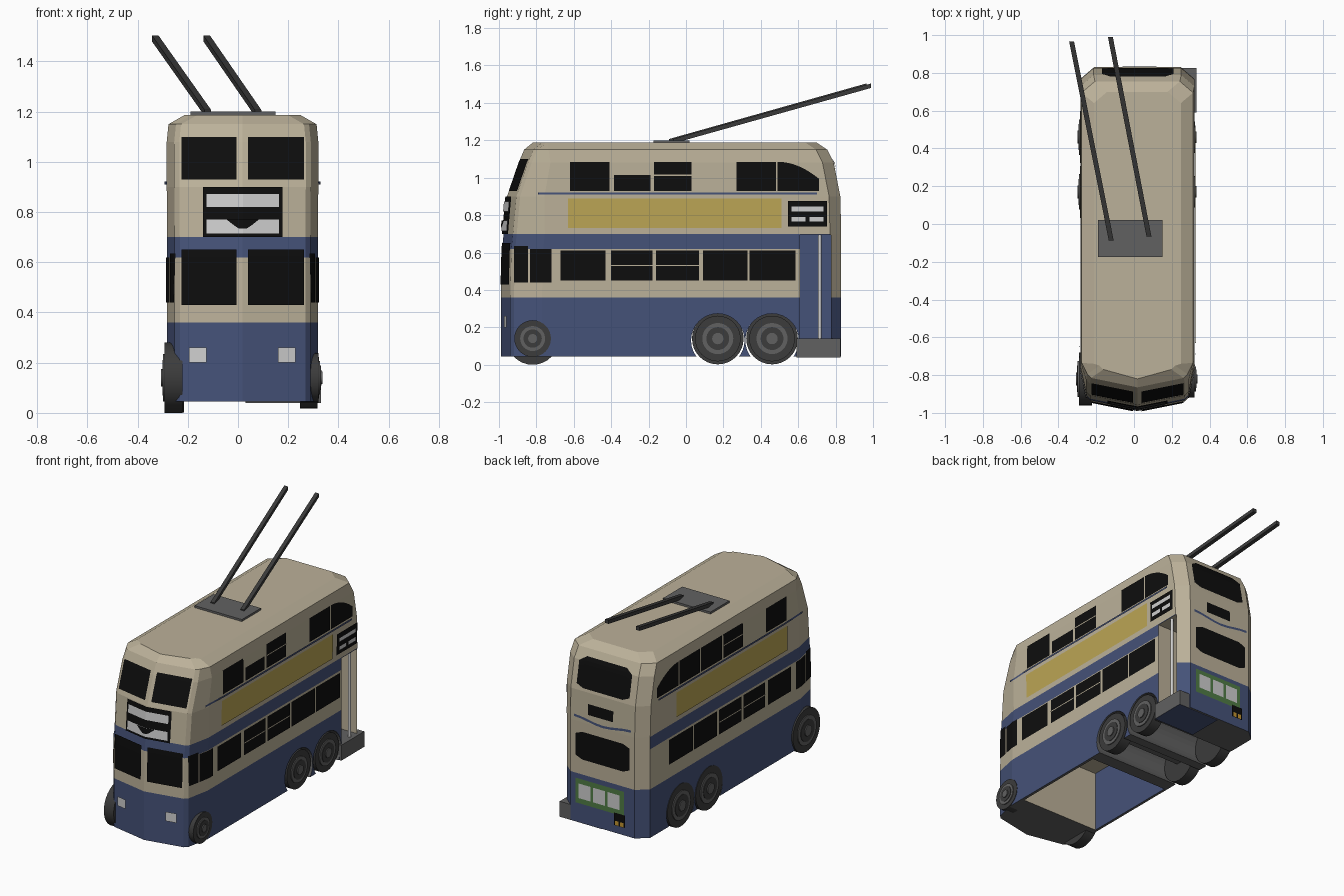
import bpy, bmesh, math
from mathutils import Vector
from mathutils.bvhtree import BVHTree

cube = bpy.data.objects.get("Cube")
if cube:
    bpy.data.objects.remove(cube, do_unlink=True)

CX = 0.018  # centre line of the body


def material(name, r, g, b):
    m = bpy.data.materials.new(name)
    m.use_nodes = True
    m.diffuse_color = (r, g, b, 1)
    m.node_tree.nodes["Principled BSDF"].inputs["Base Color"].default_value = (r, g, b, 1)
    return m


cream = material("cream paint", .50, .44, .32)
blue = material("blue paint", .06, .085, .19)
yellow = material("yellow advert", .50, .38, .09)
black = material("black glass", .004, .004, .004)
dark = material("dark rubber", .045, .045, .045)
grey = material("grey metal", .12, .12, .12)
white = material("pale white", .62, .62, .62)
green = material("green panel", .08, .20, .06)
orange = material("orange lamp", .55, .30, .03)


def finish(bm, name, mats):
    me = bpy.data.meshes.new(name)
    bm.to_mesh(me)
    bm.free()
    for m in mats:
        me.materials.append(m)
    ob = bpy.data.objects.new(name, me)
    bpy.context.collection.objects.link(ob)
    return ob


def box(name, lo, hi, mats, rule=None):
    bm = bmesh.new()
    bmesh.ops.create_cube(bm, size=1)
    lo, hi = Vector(lo), Vector(hi)
    for v in bm.verts:
        v.co = Vector(lo[i] + (v.co[i] + .5) * (hi[i] - lo[i]) for i in range(3))
    bm.normal_update()
    if rule:
        for f in bm.faces:
            f.material_index = rule(f.normal)
    return finish(bm, name, mats)


def cylinder(name, centre, radius, depth, mat, segs=32, axis='X', r2=None):
    bm = bmesh.new()
    bmesh.ops.create_cone(bm, cap_ends=True, segments=segs, radius1=radius,
                          radius2=radius if r2 is None else r2, depth=depth)
    ob = finish(bm, name, [mat])
    ob.location = centre
    if axis == 'X':
        ob.rotation_euler = (0, math.pi / 2, 0)
    return ob


# Body: outline rings stacked upwards (height, half width, front, back, corner length)
levels = [(.045, .30, -.99, .83, .22), (.36, .30, -.99, .83, .22), (.62, .30, -.983, .83, .22),
          (.70, .30, -.975, .83, .22), (.90, .302, -.957, .825, .2), (1.08, .302, -.895, .79, .17),
          (1.15, .295, -.865, .755, .13), (1.187, .23, -.82, .70, .08)]
bm = bmesh.new()
rings = []
for z, hw, yf, yr, c in levels:
    half = [(hw - .05, yf + .05), (hw - .03, yf + .07), (hw, yf + c), (hw, yr - .06), (hw - .07, yr)]
    pts = [(0, yf)] + half + [(-x, y) for x, y in reversed(half)]
    rings.append([bm.verts.new((CX + x, y, z)) for x, y in pts])
n = len(rings[0])
for a, b in zip(rings, rings[1:]):
    for i in range(n):
        bm.faces.new((a[i], a[(i + 1) % n], b[(i + 1) % n], b[i]))
bm.faces.new(rings[-1])
floor_face = bm.faces.new(rings[0][::-1])
bmesh.ops.recalc_face_normals(bm, faces=bm.faces)
for f in bm.faces:
    c = f.calc_center_median()
    low = c.z < .36
    band = .62 < c.z < .70 and c.y < .75
    f.material_index = 1 if low or band else 0
floor_face.material_index = 2
tree = BVHTree.FromBMesh(bm)
body = finish(bm, "body", [cream, blue, grey])

# Openings: wheel arches, hollow underside, rear entrance
cutters = [cylinder("arch_cutter", (0, y, .13), .143, 2, grey) for y in (.17, .46)]
cutters.append(box("underside_cutter", (-.265, -.68, -.1), (.30, -.03, .44), [cream, blue],
                   lambda d: 1 if abs(d.x) > .5 else 0))
cutters.append(box("entrance_cutter", (.03, .61, .10), (.5, .775, .695), [cream, blue],
                   lambda d: 1 if d.x < -.5 else 0))
bpy.context.view_layer.objects.active = body
for cut in cutters:
    cut.hide_render = True
    mod = body.modifiers.new("opening", 'BOOLEAN')
    mod.object = cut
    mod.operation = 'DIFFERENCE'
    mod.solver = 'EXACT'
    mod.material_mode = 'TRANSFER'
    bpy.ops.object.modifier_apply(modifier=mod.name)
for cut in cutters:
    bpy.data.objects.remove(cut, do_unlink=True)


# Thin plates laid onto the body; side is '+x', '-x', '+y' or '-y'
def panel(name, side, u0, u1, z0, z1, mat, off=.005, steps=8):
    s = 1 if side[0] == '+' else -1
    out = Vector((s, 0, 0)) if side[1] == 'x' else Vector((0, s, 0))
    low = z0 if callable(z0) else lambda t: z0
    high = z1 if callable(z1) else lambda t: z1
    bm = bmesh.new()
    grid = []
    for i in range(steps + 1):
        t = i / steps
        u = u0 + (u1 - u0) * t
        col = []
        for j in range(steps + 1):
            z = low(t) + (high(t) - low(t)) * j / steps
            p = Vector((0, u, z)) if side[1] == 'x' else Vector((u, 0, z))
            hit = tree.ray_cast(p + out * 3, -out)[0]
            col.append(bm.verts.new(hit + out * off))
        grid.append(col)
    for a, b in zip(grid, grid[1:]):
        for j in range(steps):
            bm.faces.new((a[j], b[j], b[j + 1], a[j + 1]))
    bm.normal_update()
    if sum((f.normal.dot(out) for f in bm.faces)) < 0:
        bmesh.ops.reverse_faces(bm, faces=bm.faces)
    return finish(bm, name, [mat])


def rounded(z, sign, r):
    # edge height that curves in at both ends
    return lambda t: z - sign * r * max(0, abs(2 * t - 1) - .8) ** 2 * 25


# Both sides
lower = [(-.67, -.43), (-.40, -.18), (-.16, .07), (.09, .33), (.34, .585)]
upper = [(-.62, -.41), (-.385, -.19), (-.17, .03), (.045, .26), (.27, .48)]
for side in ('+x', '-x'):
    left = side == '+x'
    for i, (a, b) in enumerate(lower):
        panel("lower_window", side, a, b, .45, .61, black)
        if i in (1, 2):
            panel("window_bar", side, a, b, .527, .533, cream, .008)
    for i, (a, b) in enumerate(upper):
        if i == (3 if left else 1):
            continue
        panel("upper_window", side, a, b, .93, 1.015 if left and i == 1 else 1.085, black)
        if i == 2:
            panel("window_bar", side, a, b, 1.01, 1.016, cream, .008)
    panel("rear_curved_window", side, .49, .71, .93, lambda t: 1.085 - .09 * t * t, black)
    panel("cab_front_window", side, -.92, -.845, .44, .635, black)
    panel("cab_side_window", side, -.835, -.72, .44, .62, black)
    panel("advert_board", side, -.63, .51, .73, .89, yellow)
    panel("belt_stripe", side, -.79, .70, .91, .922, blue, .008)
panel("side_sign", '+x', .545, .755, .74, .875, black, .009)
panel("side_sign_text_strip", '+x', .565, .735, .82, .845, white, .014)
for y in (.565, .66):
    panel("side_sign_number", '+x', y, y + .075, .765, .79, white, .014)

# Front
for a, b in ((-.225, -.005), (.04, .262)):
    panel("upper_windscreen", '-y', a, b, .93, 1.10, black)
    panel("lower_windscreen", '-y', a, b, .43, .65, black, .008)
panel("front_sign", '-y', -.14, .178, .70, .90, black, .009)
panel("front_sign_strip", '-y', -.125, .163, .82, .872, white, .014)
panel("front_sign_lower", '-y', -.125, .163, .715, .77, white, .014)
panel("front_sign_notch", '-y', -.045, .083,
      lambda t: .735 + .035 * max(0, abs(2 * t - 1) - .3) / .7, .771, black, .018)
for x in (-.195, .16):
    panel("headlight", '-y', x, x + .07, .20, .26, white, .012, 2)

# Back
panel("upper_rear_window", '+y', -.17, .21, rounded(.92, -1, .02), rounded(1.11, 1, .03), black)
panel("rear_sign", '+y', -.06, .12, .76, .83, black)
panel("rear_stripe", '+y', -.19, .22, lambda t: .715 + .012 * math.cos(6.28 * t),
      lambda t: .73 + .012 * math.cos(6.28 * t), blue)
panel("lower_rear_window", '+y', -.18, .21, rounded(.46, -1, .02), rounded(.64, 1, .02), black)
panel("rear_advert", '+y', -.14, .21, .17, .33, green)
for i in range(3):
    x = -.11 + i * .105
    panel("rear_advert_square", '+y', x, x + .085, .205, .30, white, .009, 2)
panel("rear_plate", '+y', -.15, -.07, .10, .18, black, .009, 2)
for x in (-.14, -.105):
    panel("rear_lamp", '+y', x, x + .025, .10, .13, orange, .013, 2)

# Rear entrance platform and grab pole
box("entrance_platform", (.03, .59, .04), (.33, .825, .14), [grey, blue],
    lambda d: 1 if d.z < -.5 else 0)
cylinder("grab_pole", (.30, .715, .42), .009, .56, white, 12, 'Z')

# Wheels: tyre, rim and hub
def wheel(name, x, y, z, r, s):
    cylinder(name + "_tyre", (x, y, z), r, .07, dark)
    cylinder(name + "_rim", (x + s * .035, y, z), r * .68, .012, grey)
    cylinder(name + "_dish", (x + s * .038, y, z), r * .5, .012, dark)
    cylinder(name + "_hub", (x + s * .04, y, z), r * .25, .02, grey, 16)


for y in (.17, .46):
    wheel("rear_left_wheel", .282, y, .14, .122, 1)
    wheel("rear_right_wheel", -.25, y, .14, .138, -1)
wheel("front_left_wheel", .286, -.82, .14, .098, 1)
wheel("front_right_wheel", -.257, -.82, .14, .14, -1)
box("front_axle", (-.22, -.84, .10), (.25, -.80, .16), [grey])
box("rear_axle_beam", (-.22, .15, .12), (.25, .19, .16), [grey])

# Roof plate and trolley poles
box("pole_base", (-.19, -.175, 1.18), (.15, .02, 1.2), [grey])
for start, end in (((-.12, -.09, 1.195), (-.33, .965, 1.492)),
                   ((.08, -.07, 1.195), (-.125, .99, 1.492))):
    a, b = Vector(start), Vector(end)
    d = b - a
    bm = bmesh.new()
    bmesh.ops.create_cube(bm, size=1)
    for v in bm.verts:
        v.co = a + d * (v.co.z + .5) + Vector((v.co.x * .026, 0, v.co.y * .024))
    bmesh.ops.recalc_face_normals(bm, faces=bm.faces)
    finish(bm, "trolley_pole", [dark])

# Smooth the round parts, keeping edges sharp
bpy.ops.object.select_all(action='DESELECT')
for ob in bpy.context.collection.objects:
    if "wheel" in ob.name or ob.name.startswith("grab"):
        ob.select_set(True)
        bpy.context.view_layer.objects.active = ob
bpy.ops.object.shade_smooth_by_angle(angle=math.radians(35))
